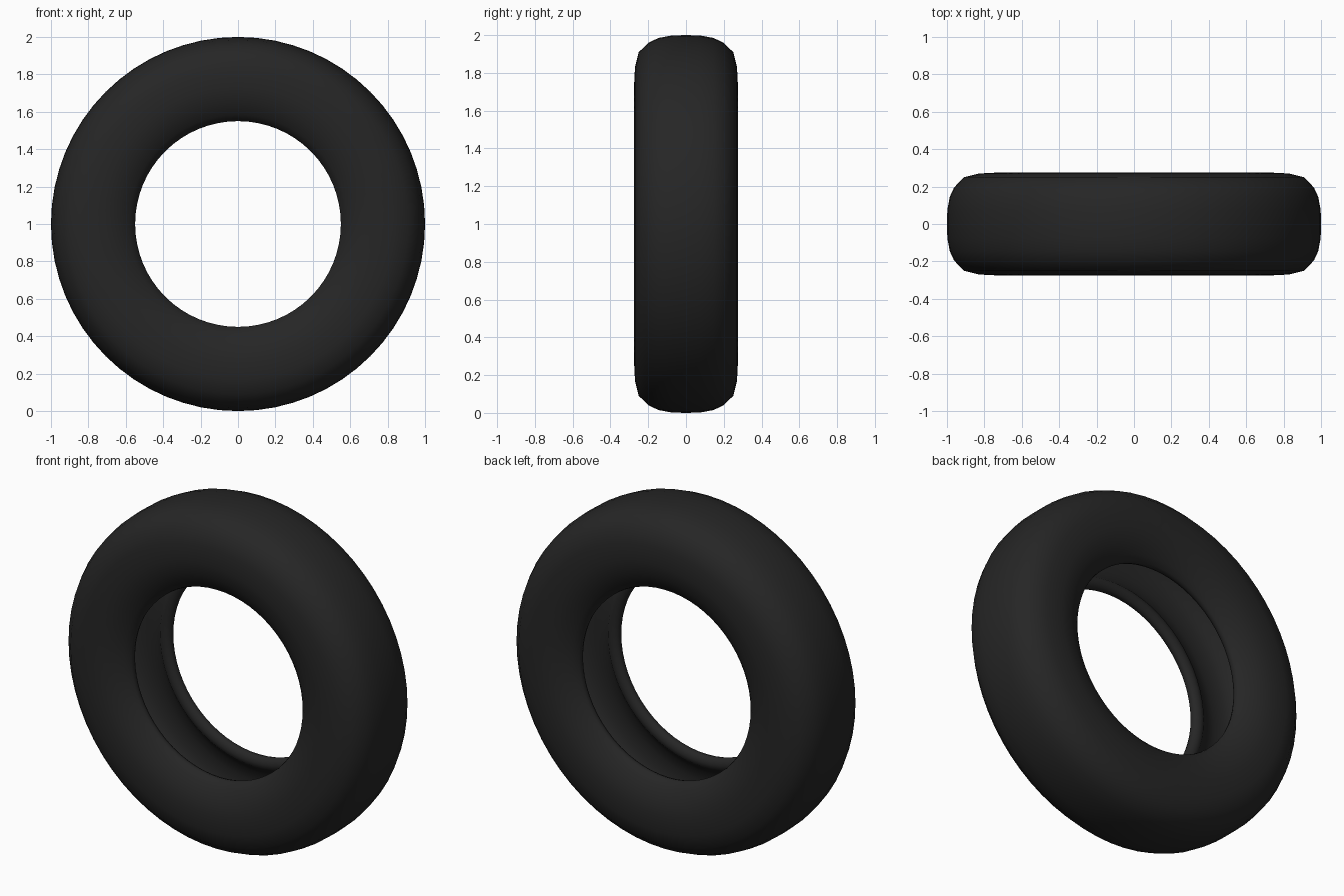
import bpy
import bmesh
from math import radians, tau
from mathutils import Vector, Matrix

default = bpy.data.objects.get("Cube")
if default:
    bpy.data.objects.remove(default, do_unlink=True)

# Black rubber
rubber = bpy.data.materials.new("black_rubber")
rubber.use_nodes = True
colour = (0.019, 0.019, 0.019, 1)
rubber.diffuse_color = colour
bsdf = rubber.node_tree.nodes["Principled BSDF"]
bsdf.inputs["Base Color"].default_value = colour
bsdf.inputs["Roughness"].default_value = 0.8

# Half cross-section as (radius, width): tread, sidewall, bead, hollow inside
half = [
    (1.0, 0.0), (0.998, 0.075), (0.985, 0.145), (0.962, 0.195),
    (0.91, 0.25), (0.83, 0.27), (0.73, 0.275), (0.65, 0.258),
    (0.585, 0.222), (0.556, 0.195), (0.55, 0.178), (0.557, 0.158),
    (0.585, 0.146), (0.61, 0.15), (0.625, 0.165),
    (0.67, 0.2), (0.74, 0.222), (0.82, 0.218), (0.89, 0.195),
    (0.93, 0.13), (0.945, 0.0),
]
profile = half + [(r, -y) for r, y in reversed(half[1:-1])]

# Revolve the closed section around the axle
bm = bmesh.new()
ring = [bm.verts.new((r, y, 0)) for r, y in profile]
edges = [bm.edges.new((a, b)) for a, b in zip(ring, ring[1:] + ring[:1])]
bmesh.ops.spin(bm, geom=ring + edges, cent=(0, 0, 0), axis=(0, 1, 0),
               angle=tau, steps=64, use_merge=True)
bmesh.ops.remove_doubles(bm, verts=bm.verts, dist=0.0005)
bmesh.ops.recalc_face_normals(bm, faces=bm.faces)
bmesh.ops.transform(bm, matrix=Matrix.Translation(Vector((0, 0, 1))), verts=bm.verts)

mesh = bpy.data.meshes.new("tire")
bm.to_mesh(mesh)
bm.free()
mesh.materials.append(rubber)
tire = bpy.data.objects.new("tire", mesh)
bpy.context.collection.objects.link(tire)

# Soft shading over the rounded rubber
bpy.ops.object.select_all(action="DESELECT")
tire.select_set(True)
bpy.context.view_layer.objects.active = tire
bpy.ops.object.shade_smooth_by_angle(angle=radians(60))
